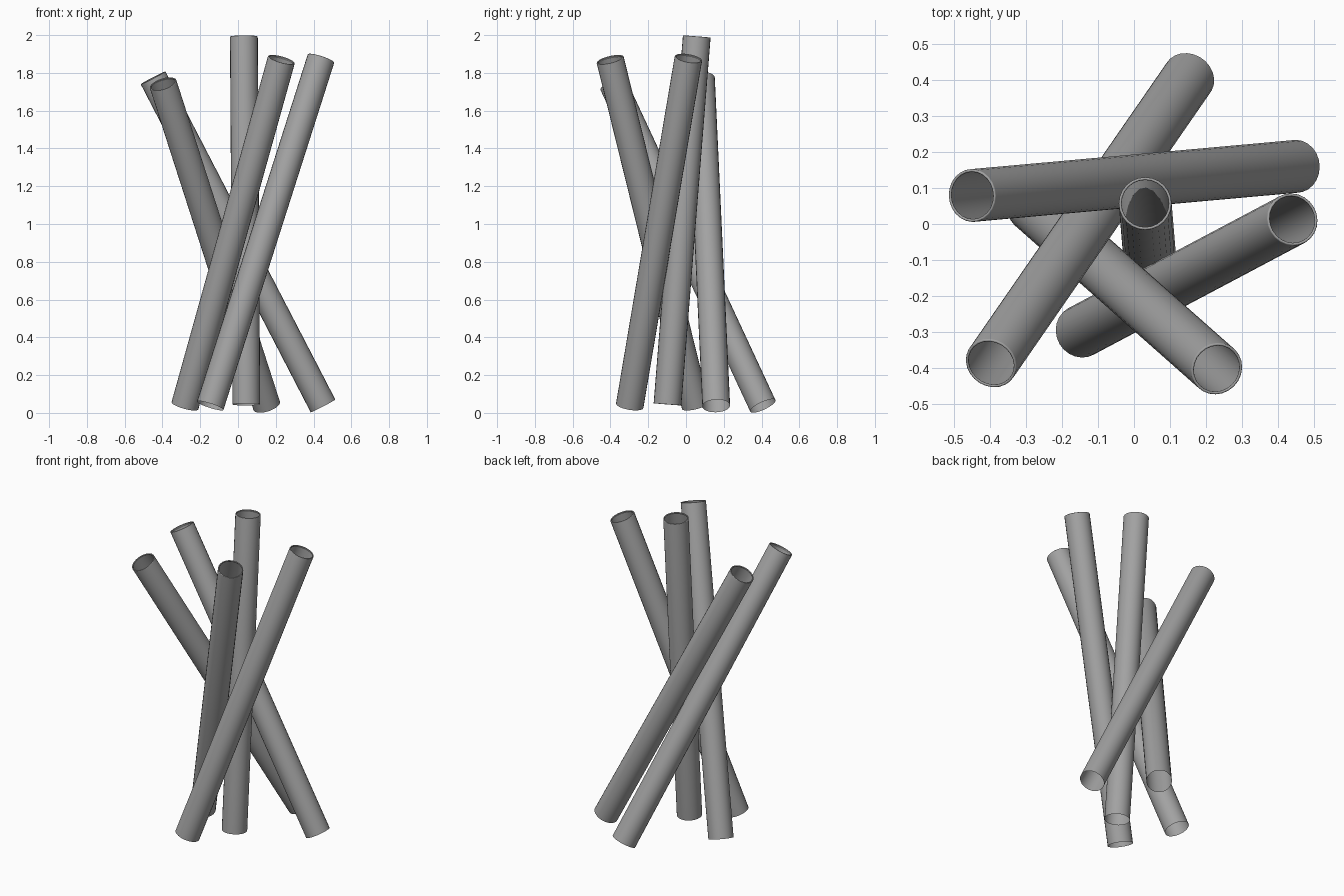
import bpy, bmesh, math
from mathutils import Vector

if "Cube" in bpy.data.objects:
    bpy.data.objects.remove(bpy.data.objects["Cube"])

SIDES, R, LIP = 24, 0.0735, 0.004

# Axis end points of each tube: name, bottom, top
TUBES = [
    ("tube_left_rear",   (0.450, 0.160, 0.037), (-0.450, 0.079, 1.774)),
    ("tube_left_front",  (0.152, 0.407, 0.037), (-0.397, -0.387, 1.742)),
    ("tube_centre",      (0.044, -0.098, 0.045), (0.031, 0.057, 1.993)),
    ("tube_right",       (-0.147, -0.298, 0.038), (0.440, 0.013, 1.878)),
    ("tube_right_front", (-0.281, 0.050, 0.038), (0.230, -0.402, 1.871)),
]

# Dark grey plastic
grey = bpy.data.materials.new("dark_grey")
grey.diffuse_color = (0.36, 0.36, 0.36, 1.0)
grey.use_nodes = True
grey.node_tree.nodes["Principled BSDF"].inputs["Base Color"].default_value = grey.diffuse_color


def make_tube(name, bottom, top):
    a, b = Vector(bottom), Vector(top)
    length = (b - a).length
    # Profile: open bottom, straight wall, rounded lip rolling inwards
    profile = [(R, 0.0)]
    for i in range(9):
        t = math.pi * i / 8
        profile.append((R - LIP + LIP * math.cos(t), length - LIP + LIP * math.sin(t)))
    profile.append((R - 0.001, length - 0.014))

    bm = bmesh.new()
    rings = [[bm.verts.new((r * math.cos(2 * math.pi * k / SIDES),
                            r * math.sin(2 * math.pi * k / SIDES), z))
              for k in range(SIDES)] for r, z in profile]
    for lo, hi in zip(rings, rings[1:]):
        for k in range(SIDES):
            n = (k + 1) % SIDES
            bm.faces.new((lo[k], lo[n], hi[n], hi[k]))
    mesh = bpy.data.meshes.new(name)
    bm.to_mesh(mesh)
    bm.free()
    mesh.shade_smooth()
    mesh.materials.append(grey)

    # Lean the tube along its axis
    obj = bpy.data.objects.new(name, mesh)
    obj.location = a
    obj.rotation_mode = 'QUATERNION'
    obj.rotation_quaternion = Vector((0, 0, 1)).rotation_difference(b - a)
    bpy.context.collection.objects.link(obj)


for tube in TUBES:
    make_tube(*tube)
